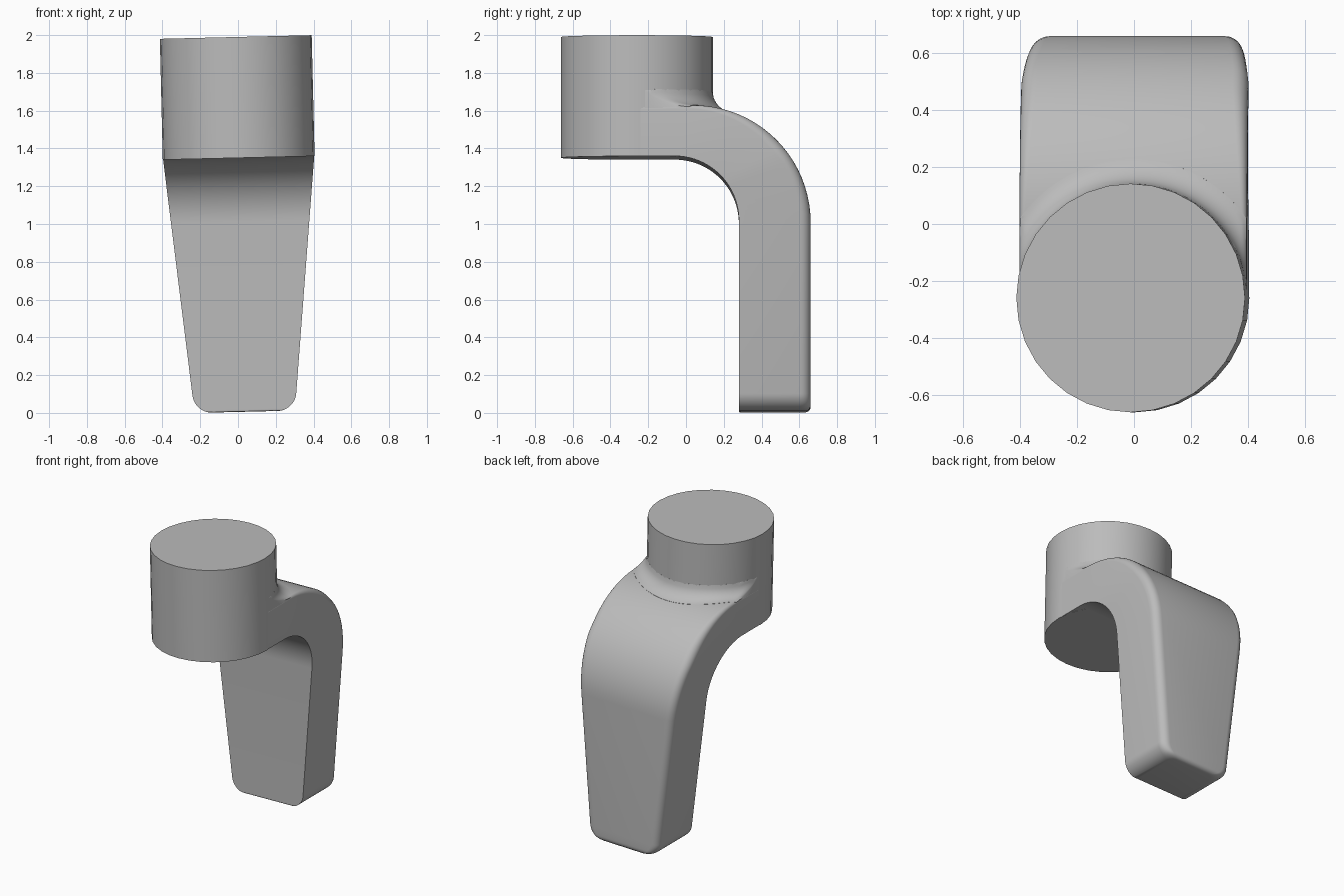
import bpy, bmesh, math
from math import sin, cos, sqrt, pi

cube = bpy.data.objects.get("Cube")
if cube:
    bpy.data.objects.remove(cube, do_unlink=True)

grey = bpy.data.materials.new("neutral grey")
grey.use_nodes = True
colour = (0.5, 0.5, 0.5, 1)
grey.diffuse_color = colour
grey.node_tree.nodes["Principled BSDF"].inputs["Base Color"].default_value = colour

RADIUS, AXIS_Y = 0.402, -0.26
FLOOR, UNDER, TOP = 0.006, 1.351, 1.99
HALF = 0.4          # half width of the strap where it meets the drum
FILLET = 0.085
SIDES = 32


def finish(name, bm):
    """Turn a bmesh into a smooth, slightly leaning object."""
    bmesh.ops.remove_doubles(bm, verts=bm.verts, dist=0.0002)
    bmesh.ops.recalc_face_normals(bm, faces=bm.faces)
    mesh = bpy.data.meshes.new(name)
    bm.to_mesh(mesh)
    bm.free()
    mesh.materials.append(grey)
    ob = bpy.data.objects.new(name, mesh)
    bpy.context.collection.objects.link(ob)
    ob.location.x = 0.036
    ob.rotation_euler.y = -0.024
    bpy.ops.object.select_all(action='DESELECT')
    ob.select_set(True)
    bpy.context.view_layer.objects.active = ob
    bpy.ops.object.shade_smooth_by_angle(angle=math.radians(35))
    return ob


def bridge(bm, rows, closed):
    """Join successive rows of vertices with quads."""
    for a, b in zip(rows, rows[1:]):
        n = len(a)
        for i in range(n if closed else n - 1):
            j = (i + 1) % n
            bm.faces.new((a[i], a[j], b[j], b[i]))


def inset(d, r):
    """Inward offset of a rounded corner at distance d from its end."""
    return r - sqrt(max(0, r * r - (r - d) ** 2)) if d < r else 0


# Drum
bm = bmesh.new()
bmesh.ops.create_cone(bm, cap_ends=True, segments=SIDES, radius1=RADIUS,
                      radius2=RADIUS, depth=TOP - UNDER + 0.001)
bmesh.ops.translate(bm, verts=bm.verts, vec=(0, AXIS_Y, (TOP + UNDER) / 2))
finish("drum", bm)


# Bent strap: stations of (outer point, inner point, edge radius)
def half_width(z):
    return min(HALF, HALF - 0.1 * (1.35 - z)) - inset(z - FLOOR, 0.09)


stations = [((AXIS_Y, 1.62), (AXIS_Y, UNDER), 0.02)]
STEPS = 20
for i in range(STEPS + 1):
    t = pi / 2 * i / STEPS
    stations.append(((0.04 + 0.62 * sin(t), 1 + 0.62 * cos(t)),
                     (-0.06 + 0.34 * sin(t), UNDER - 0.34 * (1 - cos(t))),
                     0.02 + 0.035 * min(1, 2 * i / STEPS)))
for i in range(11):
    z = FLOOR + 0.09 * (1 - sin(pi / 2 * i / 10))
    d = z - FLOOR
    stations.append(((0.66 - inset(d, 0.03), z), (0.28 + inset(d, 0.01), z), 0.055))

bm = bmesh.new()
rings = []
for (oy, oz), (iy, iz), r in stations:
    depth = math.hypot(oy - iy, oz - iz)
    side = [(half_width(iz), iy, iz)]
    for k in range(7):
        a = pi / 2 * k / 6
        f = r * (1 - sin(a)) / depth
        y, z = oy + (iy - oy) * f, oz + (iz - oz) * f
        side.append((half_width(z) - r * (1 - cos(a)), y, z))
    ring = side + [(-x, y, z) for x, y, z in reversed(side)]
    rings.append([bm.verts.new(p) for p in ring])
bridge(bm, rings, True)
bm.faces.new(rings[0])
bm.faces.new(rings[-1])
finish("bent_strap", bm)


# Concave blend between the drum wall and the strap's upper face
def strap_top(y):
    return 1.62 if y < 0.04 else 1 + sqrt(0.62 ** 2 - (y - 0.04) ** 2)


bm = bmesh.new()
rows = []
COUNT, RINGS = 64, 10
limit = HALF - 0.001
for i in range(COUNT + 1):
    phi = math.radians(6 + 168 * i / COUNT)
    reach = min(RADIUS + FILLET, limit / max(abs(cos(phi)), 0.01))
    reach = max(reach, RADIUS - 0.004)
    row = []
    for k in range(RINGS + 1):
        r = RADIUS - 0.004 + (reach - RADIUS + 0.004) * (k / RINGS) ** 1.5
        x, y = r * cos(phi), AXIS_Y + r * sin(phi)
        rise = inset(max(0, r - RADIUS), FILLET)
        drop = 0.6 * inset(HALF - abs(x), 0.02)
        row.append(bm.verts.new((x, y, strap_top(y) + rise - drop + 0.001)))
    row.append(bm.verts.new((x, y, 1.55)))
    rows.append(row)
bridge(bm, rows, False)
finish("drum_blend", bm)
